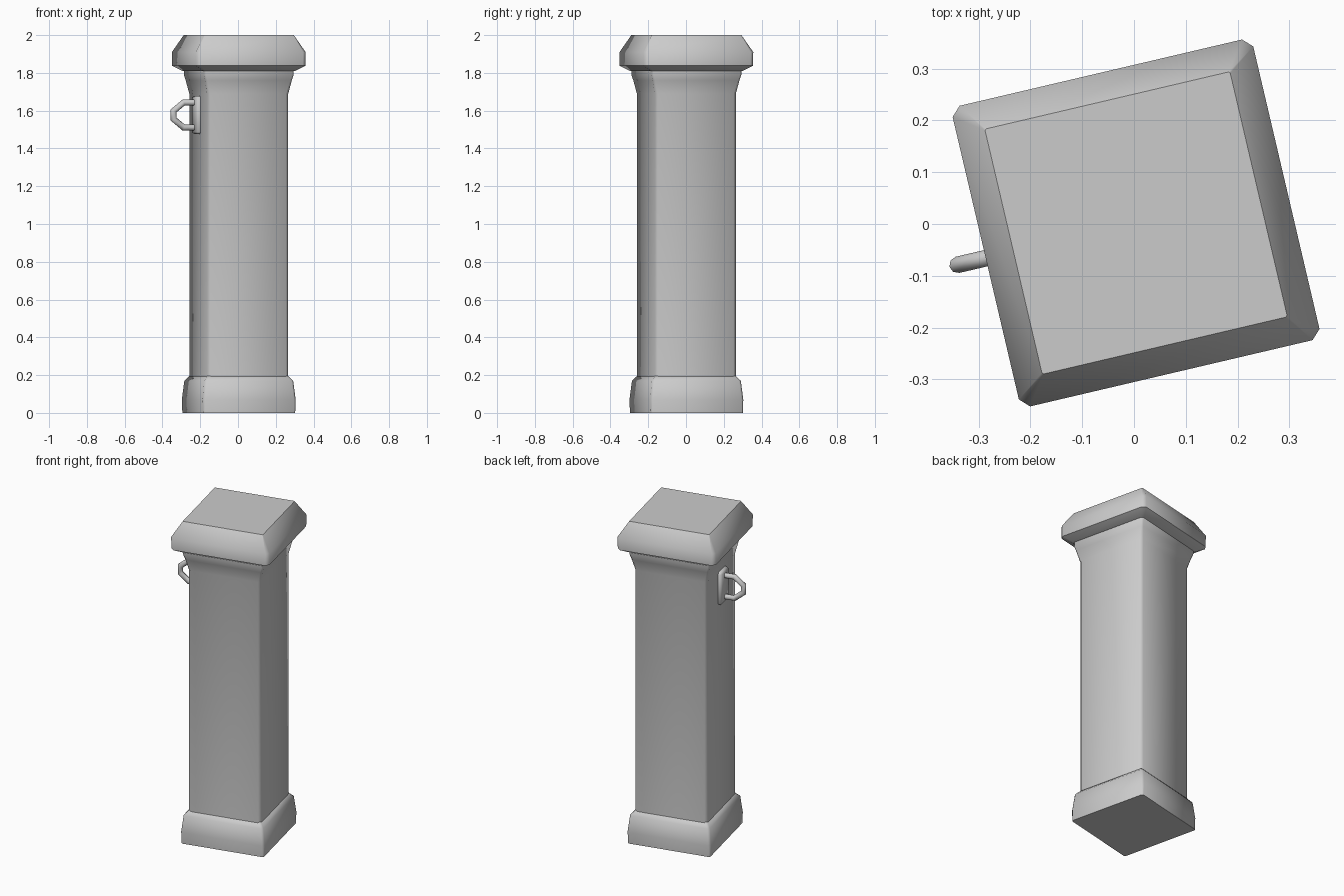
import bpy, bmesh, math
from mathutils import Vector, Matrix

cube = bpy.data.objects.get("Cube")
if cube:
    bpy.data.objects.remove(cube, do_unlink=True)

TURN = Matrix.Translation((0.004, 0.002, 0)) @ Matrix.Rotation(math.radians(13.2), 4, 'Z')

stone = bpy.data.materials.new("grey stone")
stone.use_nodes = True
grey = (0.6, 0.6, 0.6, 1)
stone.diffuse_color = grey
stone.node_tree.nodes["Principled BSDF"].inputs["Base Color"].default_value = grey


def finish(name, bm, angle=50):
    bmesh.ops.recalc_face_normals(bm, faces=bm.faces)
    mesh = bpy.data.meshes.new(name)
    bm.to_mesh(mesh)
    bm.free()
    mesh.materials.append(stone)
    ob = bpy.data.objects.new(name, mesh)
    bpy.context.collection.objects.link(ob)
    ob.matrix_world = TURN
    bpy.ops.object.select_all(action='DESELECT')
    ob.select_set(True)
    bpy.context.view_layer.objects.active = ob
    bpy.ops.object.shade_smooth_by_angle(angle=math.radians(angle))
    return ob


def skin(bm, loops):
    """Bridge consecutive vertex loops and close both ends."""
    rings = [[bm.verts.new(p) for p in loop] for loop in loops]
    for a, b in zip(rings, rings[1:]):
        for i in range(len(a)):
            j = (i + 1) % len(a)
            bm.faces.new((a[i], a[j], b[j], b[i]))
    bm.faces.new(rings[0][::-1])
    bm.faces.new(rings[-1])


def square_stack(name, profile):
    """Square column with chamfered corners; profile rows: height, half width, chamfer."""
    bm = bmesh.new()
    loops = []
    for z, h, c in profile:
        loop = []
        for k in range(4):
            spin = Matrix.Rotation(k * math.pi / 2, 3, 'Z')
            loop += [spin @ Vector((h, h - c, z)), spin @ Vector((h - c, h, z))]
        loops.append(loop)
    skin(bm, loops)
    return finish(name, bm)


# Plinth, shaft with flared neck, and overhanging capstone
square_stack("base", [(0, 0.25, 0.008), (0.07, 0.253, 0.012),
                      (0.17, 0.242, 0.012), (0.2, 0.215, 0.01)])
square_stack("shaft", [(0.19, 0.221, 0.016), (1.69, 0.221, 0.016),
                       (1.76, 0.236, 0.012), (1.79, 0.244, 0.01), (1.83, 0.244, 0.01)])
square_stack("capstone", [(1.81, 0.25, 0.012), (1.838, 0.298, 0.02),
                          (1.91, 0.298, 0.018), (2.0, 0.243, 0.003)])

# Mounting plate on the side face
bm = bmesh.new()
bmesh.ops.create_cube(bm, size=1, matrix=Matrix.Translation((-0.224, 0, 1.577))
                      @ Matrix.Diagonal((0.04, 0.11, 0.2, 1)))
bmesh.ops.bevel(bm, geom=bm.edges[:], offset=0.01, segments=1, affect='EDGES')
finish("ring_plate", bm)

# Half ring handle swept along a faceted path
half = [(-0.225, 0.066), (-0.3, 0.066), (-0.354, 0.022)]
path = [Vector((x, 0, 1.577 + z)) for x, z in half]
path += [Vector((x, 0, 1.577 - z)) for x, z in reversed(half)]
SIDES, RADIUS = 8, 0.016
loops = []
for i, p in enumerate(path):
    before = (p - path[i - 1]).normalized() if i else Vector((-1, 0, 0))
    after = (path[i + 1] - p).normalized() if i + 1 < len(path) else Vector((1, 0, 0))
    tangent = (before + after).normalized()
    side = Vector((0, 1, 0))
    out = tangent.cross(side) / max(0.5, tangent.dot(after))
    loops.append([p + RADIUS * (math.cos(t) * side + math.sin(t) * out)
                  for t in (2 * math.pi * k / SIDES for k in range(SIDES))])
bm = bmesh.new()
skin(bm, loops)
finish("ring_handle", bm, 60)
